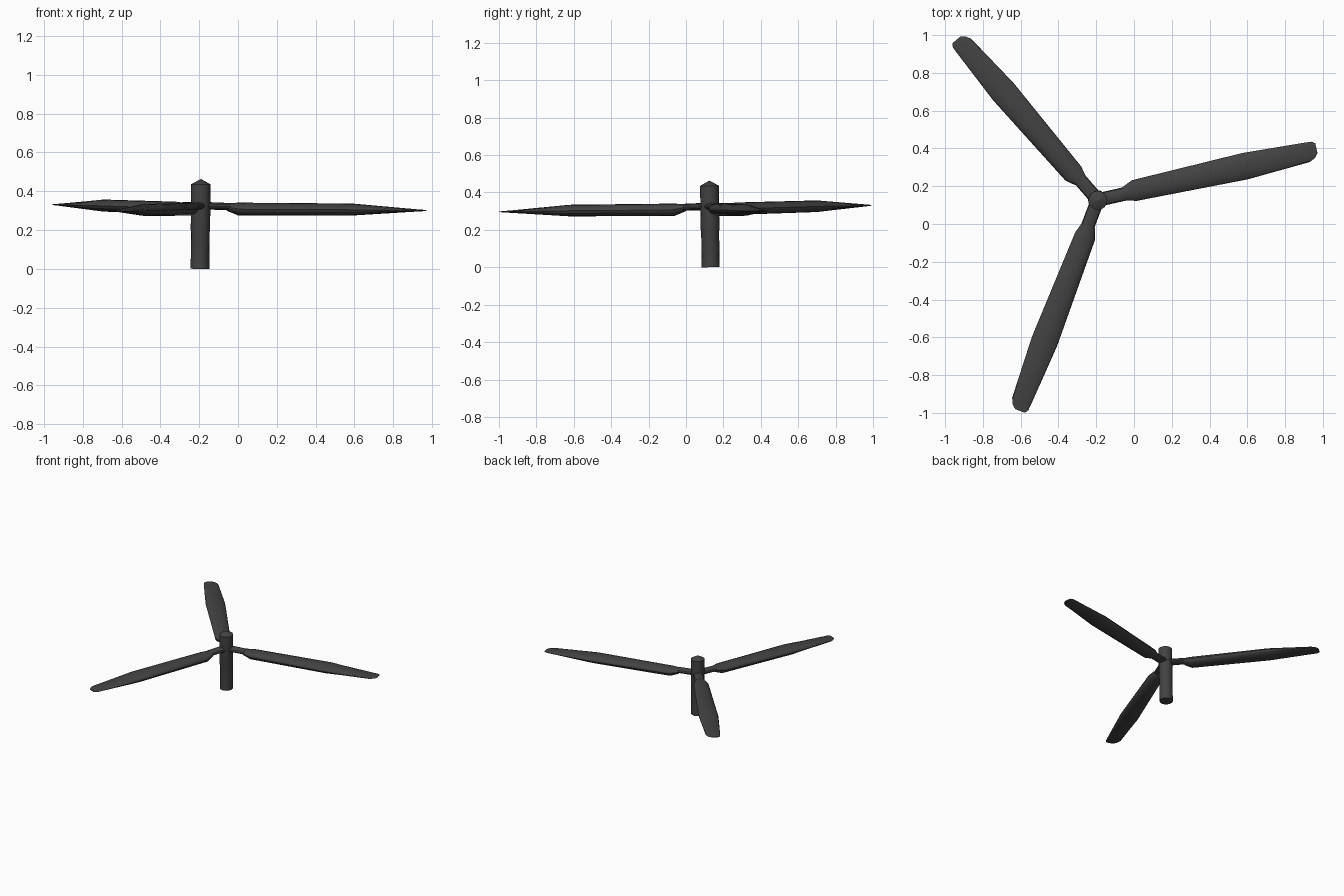
import bpy, bmesh, math
from mathutils import Matrix, Vector

if "Cube" in bpy.data.objects:
    bpy.data.objects.remove(bpy.data.objects["Cube"])

grey = bpy.data.materials.new("dark_grey")
grey.diffuse_color = (0.055, 0.055, 0.055, 1)
grey.use_nodes = True
grey.node_tree.nodes["Principled BSDF"].inputs["Base Color"].default_value = grey.diffuse_color

# The whole rotor leans very slightly
AXIS = Vector((0.0112, -0.0157, 1)).normalized()
TILT = (Matrix.Translation((-0.196, 0.132, 0.001))
        @ Vector((0, 0, 1)).rotation_difference(AXIS).to_matrix().to_4x4())


def loft(name, rings, matrix):
    """Skin a list of closed rings and cap both ends."""
    bm = bmesh.new()
    loops = [[bm.verts.new(p) for p in ring] for ring in rings]
    n = len(loops[0])
    for a, b in zip(loops, loops[1:]):
        for i in range(n):
            j = (i + 1) % n
            bm.faces.new((a[i], a[j], b[j], b[i]))
    bm.faces.new(loops[0][::-1])
    bm.faces.new(loops[-1])
    bmesh.ops.recalc_face_normals(bm, faces=bm.faces)
    me = bpy.data.meshes.new(name)
    bm.to_mesh(me)
    bm.free()
    me.materials.append(grey)
    ob = bpy.data.objects.new(name, me)
    bpy.context.collection.objects.link(ob)
    ob.matrix_world = matrix
    bpy.ops.object.select_all(action='DESELECT')
    ob.select_set(True)
    bpy.context.view_layer.objects.active = ob
    bpy.ops.object.shade_smooth_by_angle(angle=math.radians(30))


def ellipse(n, func):
    return [func(math.cos(2 * math.pi * i / n), math.sin(2 * math.pi * i / n))
            for i in range(n)]


def along_x(sections, scale=1, n=16):
    """Elliptical sections: (distance, side offset, half width, half thickness, z)."""
    return [ellipse(n, lambda c, s: (r * scale, o + w * c, z + t * s))
            for r, o, w, t, z in sections]


# Mast with a pointed cap
mast = [(0.048, 0), (0.048, 0.19), (0.05, 0.2), (0.05, 0.435), (0.001, 0.462)]
loft("mast", [ellipse(16, lambda c, s: (r * c, r * s, z)) for r, z in mast], TILT)

ARM = [(0.0, 0, 0.036, 0.02, 0.325), (0.15, 0, 0.036, 0.018, 0.322)]
BLADE = [(0.143, 0.002, 0.036, 0.02, 0.318),
         (0.2, 0.006, 0.056, 0.033, 0.309),
         (0.8, 0.003, 0.071, 0.031, 0.311),
         (1.14, 0.002, 0.053, 0.006, 0.309),
         (1.172, 0.008, 0.044, 0.004, 0.309),
         (1.19, 0.013, 0.027, 0.002, 0.309)]

# Three blades, each on a flat arm
for i, (angle, scale) in enumerate([(12.7, 1.0), (130.8, 0.95), (249.2, 1.0)], 1):
    m = TILT @ Matrix.Rotation(math.radians(angle), 4, 'Z')
    loft(f"arm_{i}", along_x(ARM, scale, 12), m)
    loft(f"blade_{i}", along_x(BLADE, scale), m)
